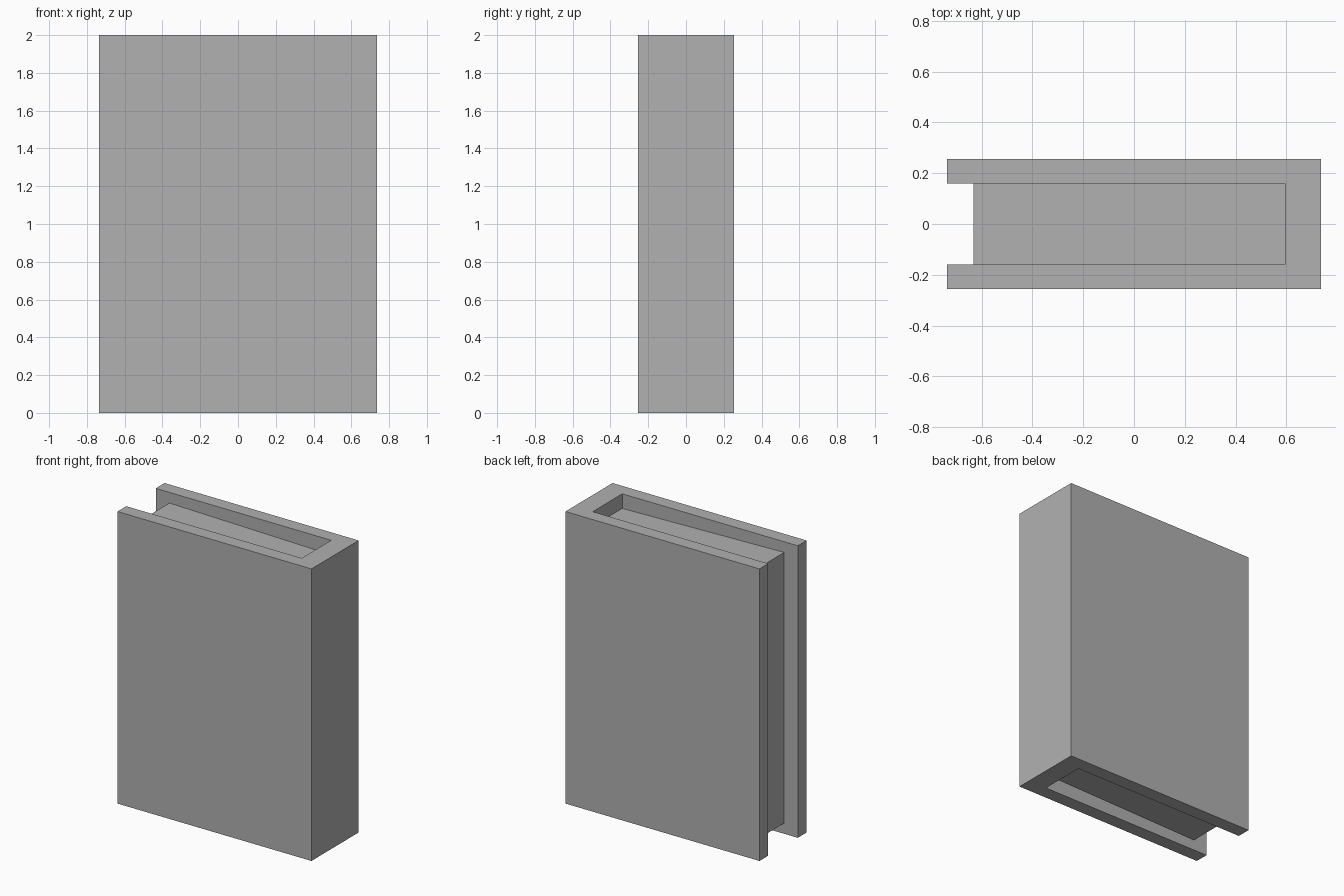
import bpy, bmesh
from mathutils import Vector

if "Cube" in bpy.data.objects:
    bpy.data.objects.remove(bpy.data.objects["Cube"])

# Dark grey shared by both parts
GREY = bpy.data.materials.new("dark_grey")
GREY.diffuse_color = (0.44, 0.44, 0.44, 1)
GREY.use_nodes = True
GREY.node_tree.nodes["Principled BSDF"].inputs["Base Color"].default_value = GREY.diffuse_color


def extrude(name, profile, offset):
    """Extrude a flat outline of 3D points along the offset vector."""
    bm = bmesh.new()
    face = bm.faces.new([bm.verts.new(p) for p in profile])
    new = bmesh.ops.extrude_face_region(bm, geom=[face])["geom"]
    verts = [v for v in new if isinstance(v, bmesh.types.BMVert)]
    bmesh.ops.translate(bm, verts=verts, vec=Vector(offset))
    bmesh.ops.recalc_face_normals(bm, faces=bm.faces)
    mesh = bpy.data.meshes.new(name)
    bm.to_mesh(mesh)
    bm.free()
    mesh.materials.append(GREY)
    obj = bpy.data.objects.new(name, mesh)
    bpy.context.collection.objects.link(obj)
    return obj


X, Y, H = 0.735, 0.255, 2.0     # outer half width, half thickness, height
SPINE, INNER = 0.595, 0.16      # inside of spine, inside of boards
PAGE_EDGE = -0.632
EDGE_INSET, SPINE_INSET = 0.073, 0.10

# Cover: U-shaped outline, two boards joined by the spine on +x
half = [(-X, -INNER), (-X, -Y), (X, -Y)]
outline = half + [(x, -y) for x, y in reversed(half)] + [(SPINE, INNER), (SPINE, -INNER)]
extrude("book_cover", [(x, y, 0) for x, y in outline], (0, 0, H))

# Page block: recessed, slightly shorter toward the spine
pages = [(PAGE_EDGE, EDGE_INSET), (SPINE, SPINE_INSET),
         (SPINE, H - SPINE_INSET), (PAGE_EDGE, H - EDGE_INSET)]
extrude("page_block", [(x, -INNER, z) for x, z in pages], (0, 2 * INNER, 0))
